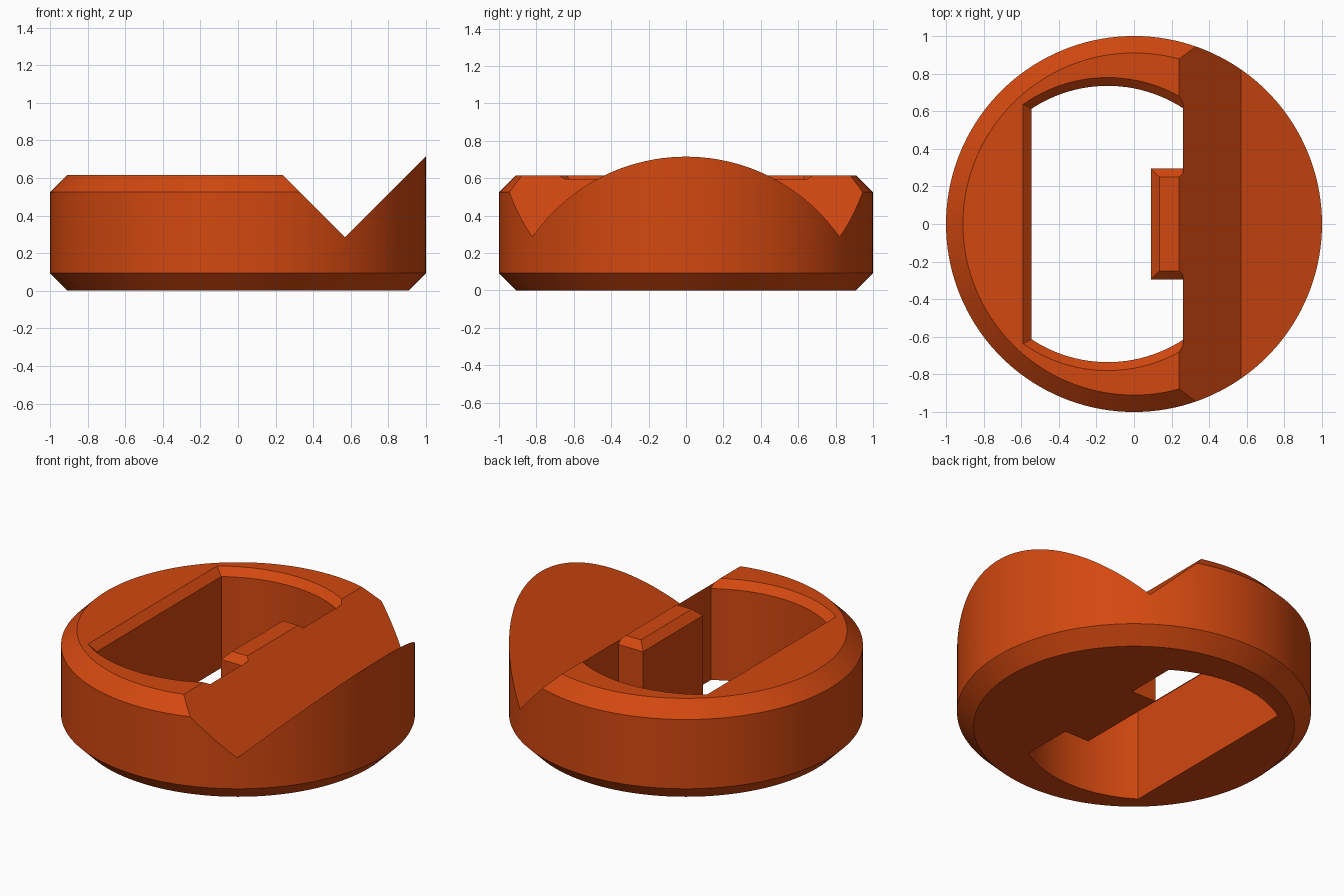
import bpy, bmesh, math

if "Cube" in bpy.data.objects:
    bpy.data.objects.remove(bpy.data.objects["Cube"])

orange = bpy.data.materials.new("burnt orange")
orange.diffuse_color = (0.65, 0.065, 0.005, 1)
orange.use_nodes = True
orange.node_tree.nodes["Principled BSDF"].inputs["Base Color"].default_value = orange.diffuse_color


def loft(name, rings, closed=False):
    """Skin a list of equal-length point loops; cap the ends unless closed."""
    bm = bmesh.new()
    loops = [[bm.verts.new(p) for p in ring] for ring in rings]
    n = len(loops[0])
    pairs = list(zip(loops, loops[1:])) + ([(loops[-1], loops[0])] if closed else [])
    for a, b in pairs:
        for i in range(n):
            j = (i + 1) % n
            bm.faces.new((a[i], a[j], b[j], b[i]))
    if not closed:
        bm.faces.new(loops[0])
        bm.faces.new(loops[-1])
    bmesh.ops.recalc_face_normals(bm, faces=bm.faces)
    mesh = bpy.data.meshes.new(name)
    bm.to_mesh(mesh)
    bm.free()
    mesh.materials.append(orange)
    ob = bpy.data.objects.new(name, mesh)
    bpy.context.collection.objects.link(ob)
    return ob


def circle(r, z, n=144):
    return [(r * math.cos(2 * math.pi * i / n), r * math.sin(2 * math.pi * i / n), z)
            for i in range(n)]


def opening(o, z, n=24):
    """Outline of the opening with a tab on its straight right wall, grown by o."""
    cx, right, left, r = -0.14, 0.26, -0.545 - o, 0.735 + o
    a0, a1 = math.acos((right - cx) / r), math.acos((left - cx) / r)
    arc = [(cx + r * math.cos(a0 + (a1 - a0) * i / n),
            r * math.sin(a0 + (a1 - a0) * i / n)) for i in range(n + 1)]
    tab_x, tab_y = 0.09 + o, 0.295 - o
    half = [(tab_x, tab_y), (right, tab_y)] + arc
    pts = half + [(x, -y) for x, y in reversed(half)]
    return [(x, y, z) for x, y in pts]


# Round body with a bevelled foot
body = loft("ring_body", [circle(0.907, 0), circle(1, 0.093), circle(1, 0.9)])

# Flat top with a V notch rising to the raised lip
notch = [(-1.2, 0.615), (0.24, 0.615), (0.57, 0.285), (1.2, 0.915), (1.2, 1.2), (-1.2, 1.2)]
notch_cutter = loft("notch_cutter", [[(x, y, z) for x, z in notch] for y in (-1.2, 1.2)])

# Top rim bevel, only on the flat-topped side
section = [(1.03, 0.495), (0.88, 0.645), (1.03, 0.645)]
arc = [math.radians(60 + 2.5 * i) for i in range(97)]
rim_cutter = loft("rim_cutter", [[(r * math.cos(a), r * math.sin(a), z) for r, z in section]
                                 for a in arc])

# Through opening with a flared upper edge
opening_cutter = loft("opening_cutter",
                      [opening(0, -0.1), opening(0, 0.57), opening(0.1, 0.67)])

cutters = [notch_cutter, rim_cutter, opening_cutter]
for c in cutters:
    c.hide_render = True
    mod = body.modifiers.new(c.name, 'BOOLEAN')
    mod.operation = 'DIFFERENCE'
    mod.solver = 'EXACT'
    mod.object = c

# Bake the cuts and remove the cutters
bpy.context.view_layer.update()
graph = bpy.context.evaluated_depsgraph_get()
baked = bpy.data.meshes.new_from_object(body.evaluated_get(graph))
body.modifiers.clear()
body.data = baked
for c in cutters:
    bpy.data.objects.remove(c)

# Smooth curved walls, keep crisp edges
bpy.ops.object.select_all(action='DESELECT')
body.select_set(True)
bpy.context.view_layer.objects.active = body
bpy.ops.object.shade_smooth_by_angle(angle=math.radians(25))
